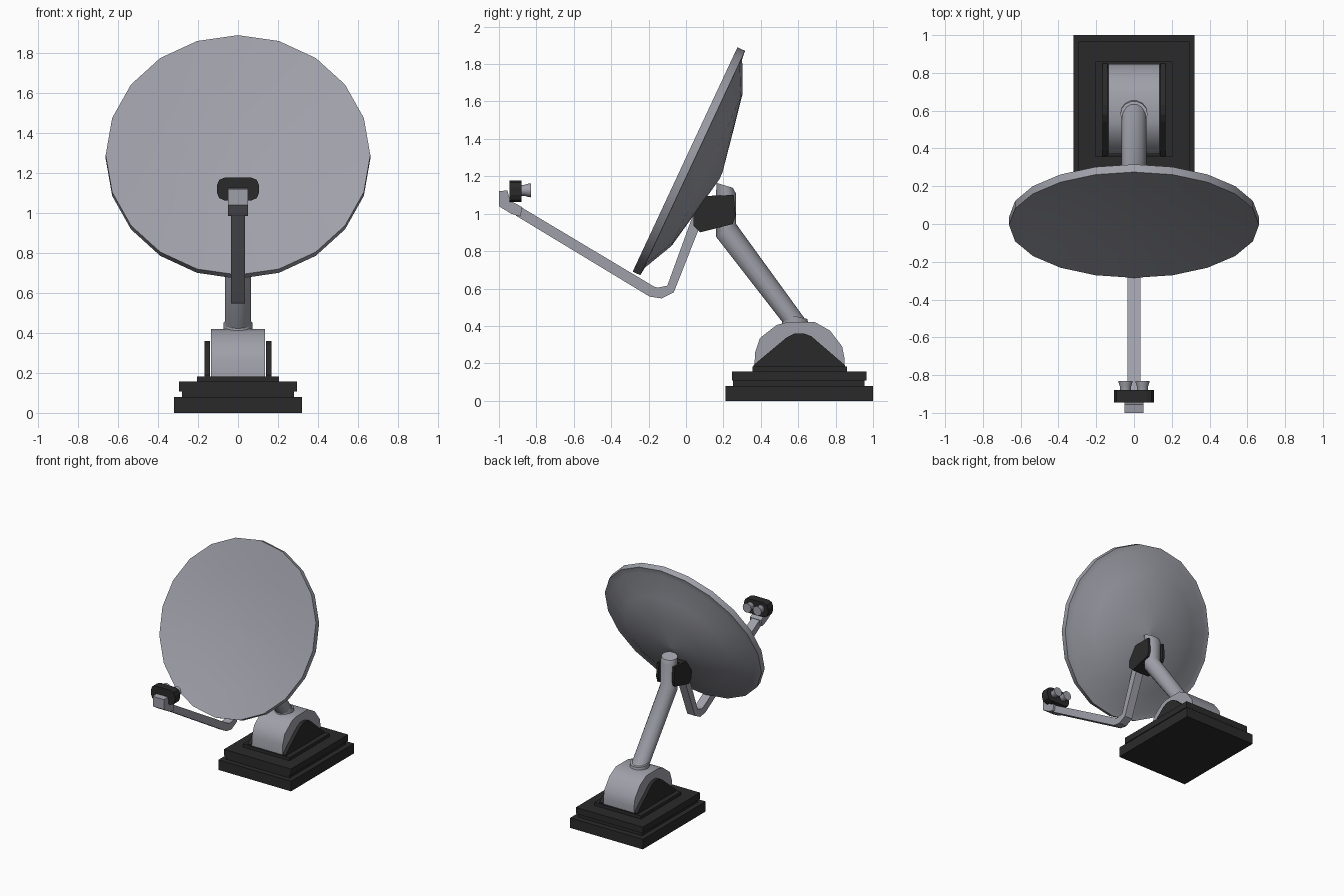
import bpy, bmesh, math
from mathutils import Vector

if "Cube" in bpy.data.objects:
    bpy.data.objects.remove(bpy.data.objects["Cube"])


def material(name, rgb):
    m = bpy.data.materials.new(name)
    m.diffuse_color = (*rgb, 1)
    m.use_nodes = True
    m.node_tree.nodes["Principled BSDF"].inputs["Base Color"].default_value = m.diffuse_color
    return m


GREY = material("light grey", (0.345, 0.35, 0.395))
DARK = material("near black", (0.023, 0.023, 0.023))


def finish(bm, name, mat, smooth=None):
    bmesh.ops.recalc_face_normals(bm, faces=bm.faces)
    mesh = bpy.data.meshes.new(name)
    bm.to_mesh(mesh)
    bm.free()
    mesh.materials.append(mat)
    ob = bpy.data.objects.new(name, mesh)
    bpy.context.collection.objects.link(ob)
    if smooth:
        bpy.ops.object.select_all(action='DESELECT')
        ob.select_set(True)
        bpy.context.view_layer.objects.active = ob
        bpy.ops.object.shade_smooth_by_angle(angle=math.radians(smooth))
    return ob


def loft(name, rings, mat, smooth=None):
    """Skin a list of equal-length point rings and cap both ends."""
    bm = bmesh.new()
    loops = [[bm.verts.new(p) for p in ring] for ring in rings]
    n = len(loops[0])
    for a, b in zip(loops, loops[1:]):
        for i in range(n):
            j = (i + 1) % n
            bm.faces.new((a[i], a[j], b[j], b[i]))
    bm.faces.new(loops[0])
    bm.faces.new(loops[-1])
    return finish(bm, name, mat, smooth)


def side_plate(name, profile, x0, x1, mat, smooth=None):
    """Extrude a (y, z) profile from x0 to x1."""
    return loft(name, [[(x, y, z) for y, z in profile] for x in (x0, x1)], mat, smooth)


def box(name, hx, y0, y1, z0, z1, mat):
    return side_plate(name, [(y0, z0), (y1, z0), (y1, z1), (y0, z1)], -hx, hx, mat)


def round_tube(name, edges, hx, mat, n=14):
    """Tube whose rings span pairs of side-view edge points."""
    rings = []
    for a, b in edges:
        a, b = Vector((0, *a)), Vector((0, *b))
        c, d = (a + b) / 2, (b - a) / 2
        rings.append([c + Vector((hx * math.cos(t), 0, 0)) + d * math.sin(t)
                      for t in (2 * math.pi * i / n for i in range(n))])
    return loft(name, rings, mat, 40)


# stepped base
box("base_bottom", 0.32, 0.21, 1.0, 0, 0.08, DARK)
box("base_groove", 0.28, 0.25, 0.955, 0.08, 0.107, DARK)
box("base_middle", 0.295, 0.245, 0.965, 0.107, 0.157, DARK)
box("base_top", 0.205, 0.355, 0.86, 0.157, 0.182, DARK)

# rounded pivot housing with dark cheeks
side_plate("pivot_housing", [(0.365, 0.18), (0.37, 0.26), (0.395, 0.335), (0.485, 0.405),
                             (0.54, 0.42), (0.69, 0.42), (0.77, 0.375), (0.835, 0.29),
                             (0.847, 0.23), (0.847, 0.18)], -0.135, 0.135, GREY, 40)
for s in (-1, 1):
    side_plate("pivot_cheek", [(0.36, 0.18), (0.36, 0.19), (0.54, 0.34), (0.58, 0.36),
                               (0.63, 0.36), (0.67, 0.345), (0.85, 0.19), (0.85, 0.18)],
               s * 0.14, s * 0.167, DARK)

# bent post and its collar
round_tube("collar", [((0.51, 0.40), (0.66, 0.40)), ((0.515, 0.467), (0.65, 0.437))], 0.072, GREY)
round_tube("post", [((0.53, 0.40), (0.665, 0.40)), ((0.16, 0.875), (0.27, 0.945)),
                    ((0.16, 1.12), (0.27, 1.105)), ((0.162, 1.165), (0.252, 1.138))], 0.065, GREY)

# dark clamp bracket: two cheeks and a bridge behind the dish
for s in (-1, 1):
    side_plate("bracket_cheek", [(0.04, 0.935), (0.075, 0.90), (0.25, 0.945), (0.265, 0.99),
                                 (0.255, 1.10), (0.11, 1.095), (0.04, 1.02)],
               s * 0.06, s * 0.078, DARK)
side_plate("bracket_bridge", [(0.04, 0.935), (0.075, 0.90), (0.16, 0.925),
                              (0.16, 1.095), (0.11, 1.095), (0.04, 1.02)], -0.065, 0.065, DARK)

# dish: 20-sided lathe about a tilted axis, (radius, depth towards the back)
centre = Vector((0, -0.005, 1.29))
up, back, right = Vector((0, 0.423, 0.906)), Vector((0, 0.906, -0.423)), Vector((1, 0, 0))
profile = [(0.01, 0.05), (0.22, 0.045), (0.44, 0.028), (0.662, 0), (0.662, 0.045),
           (0.615, 0.05), (0.45, 0.13), (0.23, 0.172), (0.02, 0.211)]
loft("dish", [[centre + back * b + r * (up * math.cos(t) + right * math.sin(t))
               for t in (math.pi * i / 10 for i in range(20))] for r, b in profile], GREY, 32)

# bent square feed arm
arm = [((0.04, 1.0), (0.095, 0.985)), ((-0.10, 0.615), (-0.065, 0.58)),
       ((-0.15, 0.605), (-0.13, 0.547)), ((-0.17, 0.61), (-0.195, 0.557)),
       ((-0.89, 1.04), (-0.91, 0.99))]
loft("feed_arm", [[(-0.034, *a), (0.034, *a), (0.034, *b), (-0.034, *b)] for a, b in arm], GREY)
side_plate("arm_head", [(-1.0, 1.12), (-0.955, 1.125), (-0.94, 1.07), (-0.875, 1.035),
                        (-0.885, 0.985), (-0.935, 1.0), (-1.0, 1.04)], -0.05, 0.05, GREY)

# receiver body with rounded corners
outline = []
for cx, cz, a0 in ((1, 1, 0), (-1, 1, 90), (-1, -1, 180), (1, -1, 270)):
    for k in range(3):
        t = math.radians(a0 + 45 * k)
        outline.append((cx * 0.067 + 0.038 * math.cos(t),
                        1.12 + cz * 0.019 + 0.038 * math.sin(t)))
loft("receiver", [[(x, y, z) for x, z in outline] for y in (-0.945, -0.88)], DARK)

# twin feed horns facing the dish
for s in (-1, 1):
    loft("feed_horn", [[(s * 0.045 + r * math.cos(t), y, 1.125 + r * math.sin(t))
                        for t in (math.pi * i / 6 for i in range(12))]
                       for y, r in ((-0.885, 0.029), (-0.86, 0.03), (-0.842, 0.036), (-0.83, 0.037))],
         GREY, 35)
